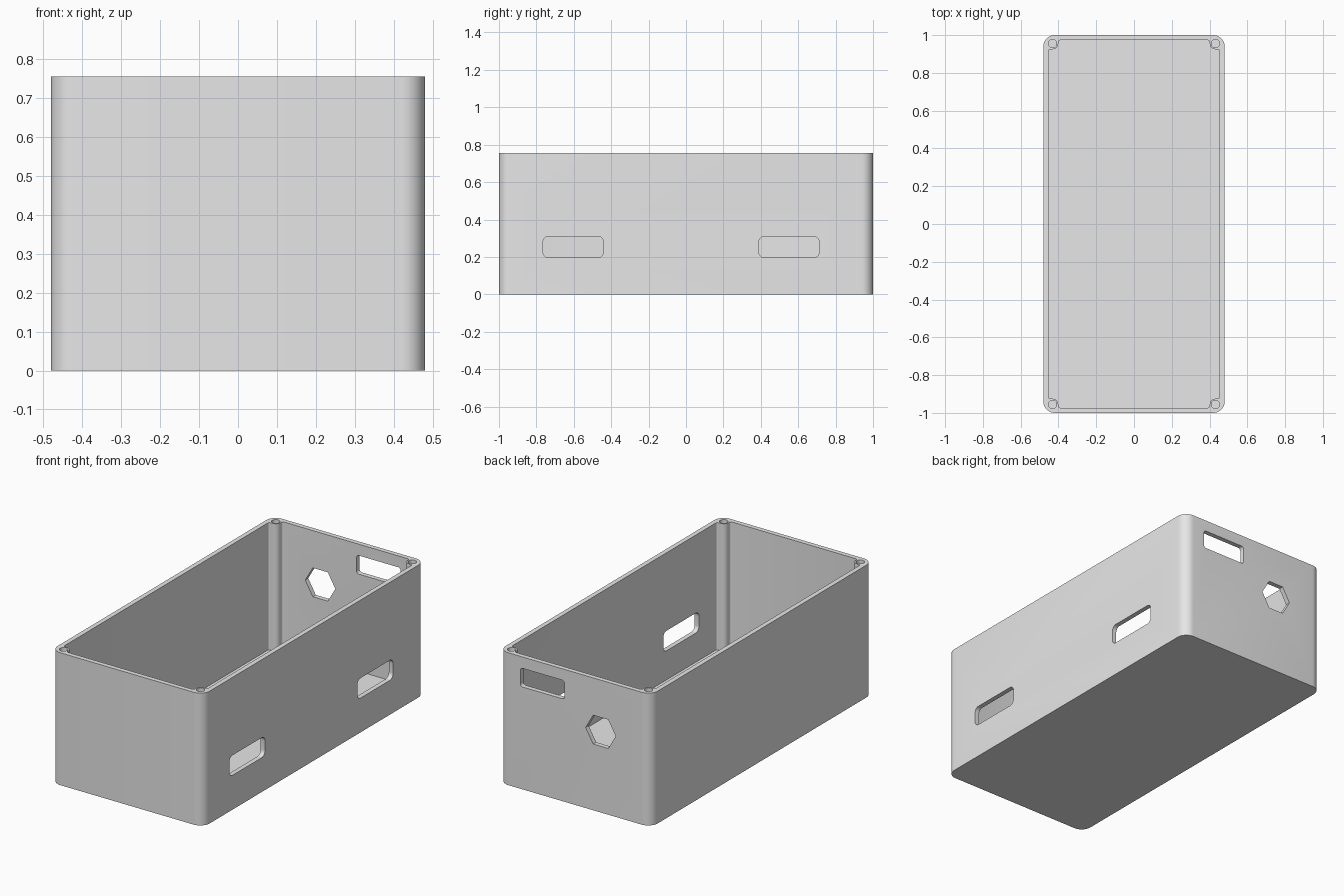
import bpy, bmesh
from math import cos, sin, pi
from mathutils import Vector

cube = bpy.data.objects.get("Cube")
if cube:
    bpy.data.objects.remove(cube)

HALF_X, HALF_Y, HEIGHT = 0.48, 1.0, 0.755
WALL, FLOOR = 0.027, 0.03
HOLE_X, HOLE_Y = 0.431, 0.955

grey = bpy.data.materials.new("plain grey")
grey.use_nodes = True
grey.diffuse_color = (0.8, 0.8, 0.8, 1)
grey.node_tree.nodes["Principled BSDF"].inputs["Base Color"].default_value = (0.8, 0.8, 0.8, 1)


def arc(cx, cy, r, start, end, steps=8):
    angles = [start + (end - start) * i / steps for i in range(steps + 1)]
    return [(cx + r * cos(a), cy + r * sin(a)) for a in angles]


def mirrored_outline(corner):
    """Repeat one +x +y corner, listed anticlockwise, in all four quadrants."""
    flipped = corner[::-1]
    return (corner + [(-x, y) for x, y in flipped]
            + [(-x, -y) for x, y in corner] + [(x, -y) for x, y in flipped])


def rounded_rect(half_w, half_h, r, cx=0, cy=0):
    outline = mirrored_outline(arc(half_w - r, half_h - r, r, 0, pi / 2))
    return [(cx + x, cy + y) for x, y in outline]


def prism(name, outline, low, high, axis="Z"):
    """Extrude a flat outline along the chosen axis."""
    place = {"X": lambda u, v, d: (d, u, v),
             "Y": lambda u, v, d: (u, d, v),
             "Z": lambda u, v, d: (u, v, d)}[axis]
    bm = bmesh.new()
    face = bm.faces.new([bm.verts.new(place(u, v, low)) for u, v in outline])
    grown = bmesh.ops.extrude_face_region(bm, geom=[face])["geom"]
    bmesh.ops.translate(bm, verts=[g for g in grown if isinstance(g, bmesh.types.BMVert)],
                        vec=Vector(place(0, 0, high - low)))
    if len(bm.faces) == len(outline) + 1:
        bm.faces.new([v for v in bm.verts][:len(outline)])
    bmesh.ops.recalc_face_normals(bm, faces=bm.faces)
    return finish(name, bm)


def finish(name, bm):
    mesh = bpy.data.meshes.new(name)
    bm.to_mesh(mesh)
    bm.free()
    mesh.materials.append(grey)
    obj = bpy.data.objects.new(name, mesh)
    bpy.context.collection.objects.link(obj)
    return obj


def cut(target, cutter):
    cutter.hide_render = True
    mod = target.modifiers.new("cut", "BOOLEAN")
    mod.operation, mod.solver, mod.object = "DIFFERENCE", "EXACT", cutter
    bpy.context.view_layer.objects.active = target
    bpy.ops.object.modifier_apply(modifier=mod.name)
    bpy.data.objects.remove(cutter)


# Solid body with rounded upright corners
box = prism("enclosure_box", rounded_rect(HALF_X, HALF_Y, 0.06), 0, HEIGHT)

# Cavity outline, stepping around a rounded screw post in each corner
ix, iy = HALF_X - WALL, HALF_Y - WALL
post, fillet = 0.03, 0.01
px, py = HOLE_X - post, HOLE_Y - post
corner = (arc(ix - fillet, py - fillet, fillet, 0, pi / 2, 4)
          + arc(HOLE_X, HOLE_Y, post, 1.5 * pi, pi)
          + arc(px - fillet, iy - fillet, fillet, 0, pi / 2, 4))
cut(box, prism("cavity_cutter", mirrored_outline(corner), FLOOR, HEIGHT + 0.1))

# Two side slots in the left wall
for y in (-0.603, 0.551):
    cut(box, prism("side_slot_cutter", rounded_rect(0.161, 0.057, 0.03, y, 0.253),
                   ix - 0.03, HALF_X + 0.1, "X"))

# Back wall: slot and hexagonal socket opening
cut(box, prism("back_slot_cutter", rounded_rect(0.139, 0.053, 0.015, 0.206, 0.637),
               iy - 0.04, HALF_Y + 0.1, "Y"))
cut(box, prism("hexagon_cutter", arc(-0.162, 0.46, 0.095, 0, 2 * pi, 6)[:-1],
               iy - 0.04, HALF_Y + 0.1, "Y"))

# Blind screw holes in the posts
for sx in (-1, 1):
    for sy in (-1, 1):
        hole = [(sx * HOLE_X + x, sy * HOLE_Y + y) for x, y in arc(0, 0, 0.022, 0, 2 * pi, 24)[:-1]]
        cut(box, prism("screw_hole_cutter", hole, HEIGHT - 0.25, HEIGHT + 0.1))

bpy.ops.object.select_all(action="DESELECT")
box.select_set(True)
bpy.context.view_layer.objects.active = box
bpy.ops.object.shade_smooth_by_angle(angle=pi / 6)
